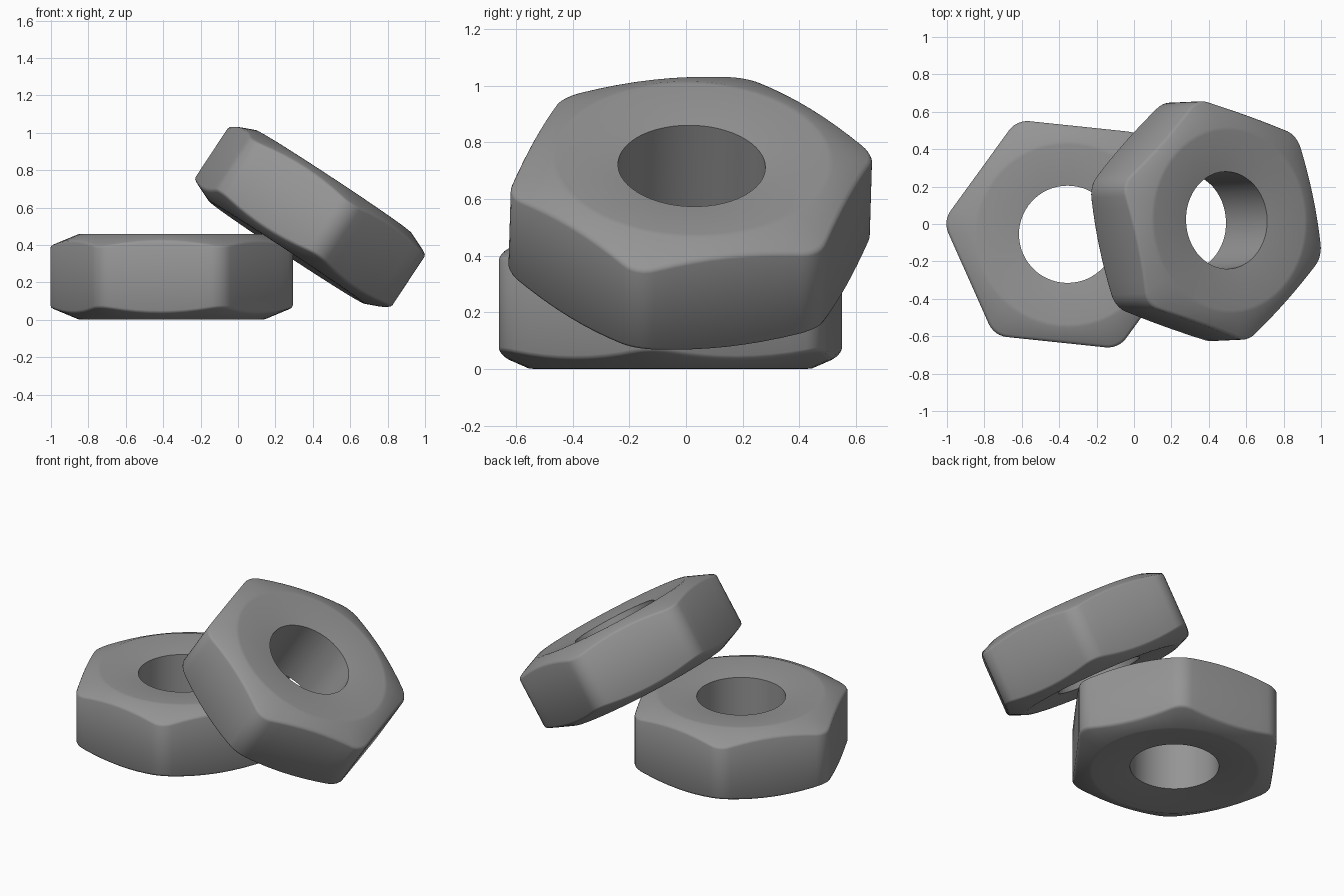
import bpy, bmesh
from math import sin, cos, radians, pi, hypot
from mathutils import Matrix

if "Cube" in bpy.data.objects:
    bpy.data.objects.remove(bpy.data.objects["Cube"])

APOTHEM, CORNER, HALF = 0.58, 0.12, 0.23   # flat distance, corner rounding, half height
R_HOLE, R_RIM = 0.26, 0.49                 # bore and chamfer start

STEEL = bpy.data.materials.new("dark_steel")
STEEL.diffuse_color = (0.3, 0.3, 0.3, 1)
STEEL.use_nodes = True
STEEL.node_tree.nodes["Principled BSDF"].inputs["Base Color"].default_value = STEEL.diffuse_color


def hex_outline():
    """Rounded hexagon with subdivided flats, so the chamfer cuts curved edges."""
    pts = []
    rc = (APOTHEM - CORNER) / cos(pi / 6)
    for k in range(6):
        a = k * pi / 3
        cx, cy = rc * cos(a), rc * sin(a)
        for i in range(7):
            b = a - pi / 6 + i * pi / 18
            pts.append((cx + CORNER * cos(b), cy + CORNER * sin(b)))
        nx = (rc * cos(a + pi / 3) + CORNER * cos(a + pi / 6),
              rc * sin(a + pi / 3) + CORNER * sin(a + pi / 6))
        px, py = pts[-1]
        for i in range(1, 8):
            t = i / 8
            pts.append((px + (nx[0] - px) * t, py + (nx[1] - py) * t))
    return pts


def make_nut(name, matrix):
    bm = bmesh.new()
    loops = []
    for x, y in hex_outline():
        r = hypot(x, y)
        ux, uy = x / r, y / r
        z = HALF - 0.39 * (r - R_RIM)      # conical chamfer height at the outline
        # closed section: dished face, chamfer, softened edge, side, mirrored below
        top = [(R_HOLE, HALF - 0.03), (R_RIM - 0.01, HALF - 0.001),
               (R_RIM + 0.01, HALF - 0.003), (r - 0.016, z + 0.004),
               (r - 0.005, z - 0.003), (r, z - 0.014)]
        section = top + [(q, -h) for q, h in reversed(top)]
        loops.append([bm.verts.new((ux * q, uy * q, h)) for q, h in section])
    n, m = len(loops), len(loops[0])
    for i in range(n):
        a, b = loops[i], loops[(i + 1) % n]
        for j in range(m):
            k = (j + 1) % m
            bm.faces.new((a[j], a[k], b[k], b[j]))
    bmesh.ops.recalc_face_normals(bm, faces=bm.faces)
    me = bpy.data.meshes.new(name)
    bm.to_mesh(me)
    bm.free()
    me.materials.append(STEEL)
    ob = bpy.data.objects.new(name, me)
    bpy.context.collection.objects.link(ob)
    ob.matrix_world = matrix
    bpy.ops.object.select_all(action='DESELECT')
    ob.select_set(True)
    bpy.context.view_layer.objects.active = ob
    bpy.ops.object.shade_smooth_by_angle(angle=radians(50))
    return ob


# nut lying flat
make_nut("flat_nut", Matrix.Translation((-0.355, -0.055, HALF))
         @ Matrix.Rotation(radians(-6), 4, 'Z'))

# nut leaning on the first one
make_nut("leaning_nut", Matrix.Translation((0.385, 0.015, 0.55))
         @ Matrix.Rotation(-0.03, 4, 'X')
         @ Matrix.Rotation(radians(33.4), 4, 'Y')
         @ Matrix.Rotation(radians(-16), 4, 'Z'))
